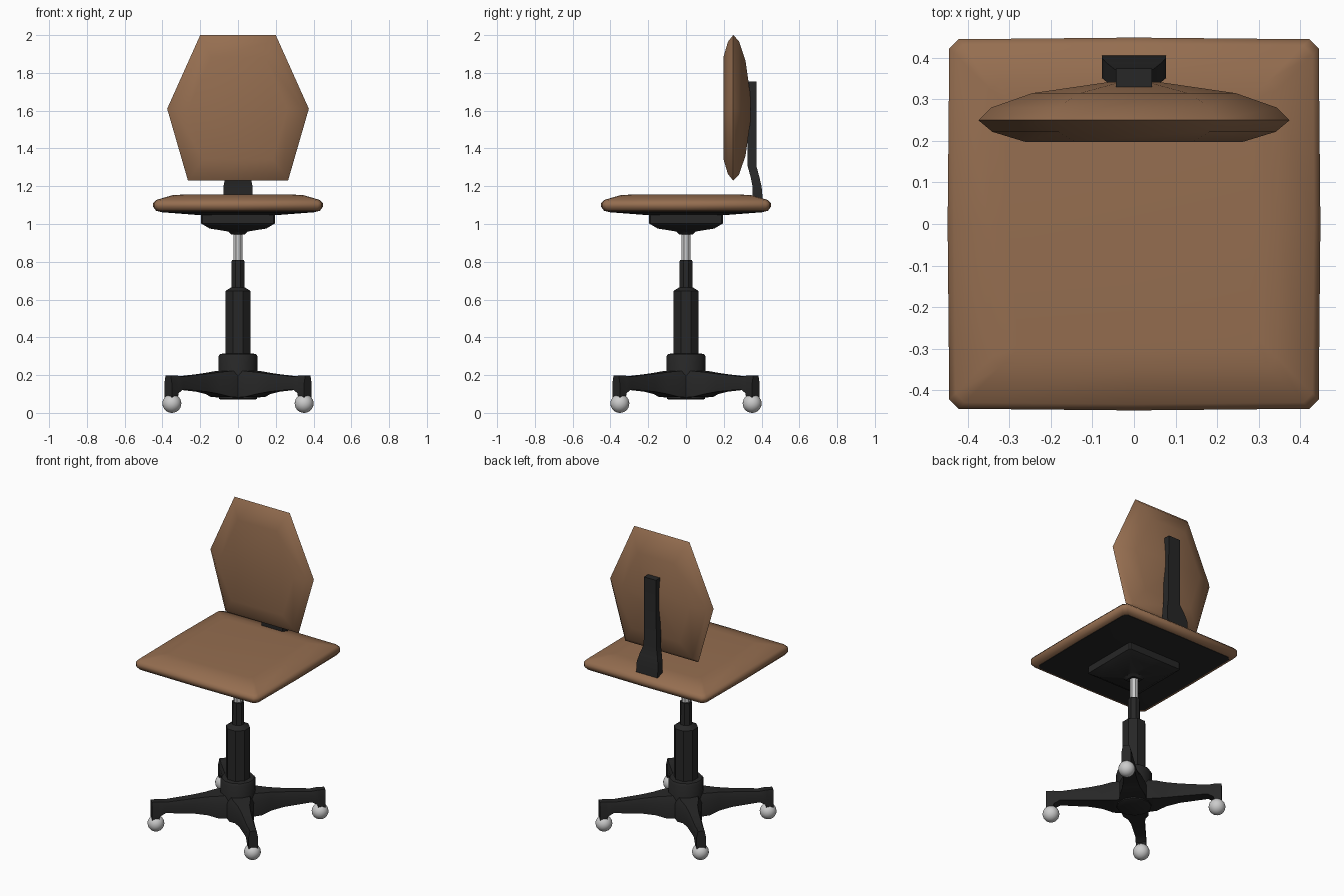
import bpy, bmesh, math
from mathutils import Vector, Matrix

if "Cube" in bpy.data.objects:
    bpy.data.objects.remove(bpy.data.objects["Cube"])


def material(name, rgb):
    m = bpy.data.materials.new(name)
    m.diffuse_color = (*rgb, 1)
    m.use_nodes = True
    m.node_tree.nodes["Principled BSDF"].inputs["Base Color"].default_value = m.diffuse_color
    return m


BROWN = material("brown_cushion", (0.30, 0.155, 0.08))
BLACK = material("black_plastic", (0.02, 0.02, 0.02))


def finish(name, bm, mat=None, angle=35):
    bmesh.ops.recalc_face_normals(bm, faces=bm.faces)
    me = bpy.data.meshes.new(name)
    bm.to_mesh(me)
    bm.free()
    ob = bpy.data.objects.new(name, me)
    bpy.context.collection.objects.link(ob)
    if mat:
        me.materials.append(mat)
    bpy.ops.object.select_all(action='DESELECT')
    ob.select_set(True)
    bpy.context.view_layer.objects.active = ob
    bpy.ops.object.shade_smooth_by_angle(angle=math.radians(angle))
    return ob


def loft(name, rings, mat=None, angle=35, matrix=None):
    """Bridge a list of equal-length point rings and cap both ends."""
    bm = bmesh.new()
    vs = [[bm.verts.new(Vector(p)) for p in ring] for ring in rings]
    n = len(vs[0])
    for a, b in zip(vs, vs[1:]):
        for i in range(n):
            j = (i + 1) % n
            bm.faces.new((a[i], a[j], b[j], b[i]))
    bm.faces.new(vs[0])
    bm.faces.new(vs[-1])
    if matrix:
        bmesh.ops.transform(bm, matrix=matrix, verts=bm.verts)
    return finish(name, bm, mat, angle)


def circle(r, z, n):
    return [(r * math.cos(2 * math.pi * (i + .5) / n) / math.cos(math.pi / n),
             r * math.sin(2 * math.pi * (i + .5) / n) / math.cos(math.pi / n), z)
            for i in range(n)]


def square(h, z, c=0.022, bulge=0.004):
    """Square outline with clipped corners and slightly bowed sides."""
    pts = []
    for k in range(4):
        a, s = math.cos(k * math.pi / 2), math.sin(k * math.pi / 2)
        for x, y in ((h, -h + c), (h + bulge, 0), (h, h - c)):
            pts.append((x * a - y * s, x * s + y * a, z))
    return pts


# Seat: brown cushion, black underside, mechanism box
loft("seat_cushion", [square(h, z) for h, z in (
    (.405, 1.064), (.43, 1.07), (.445, 1.09), (.445, 1.11),
    (.43, 1.127), (.345, 1.152), (.30, 1.155))], BROWN, 50)
loft("seat_underside", [square(h, z) for h, z in (
    (.20, 1.047), (.41, 1.063), (.41, 1.075))], BLACK)
loft("tilt_mechanism", [square(h, z, .008, 0) for h, z in (
    (.036, .945), (.05, .96), (.15, .976), (.195, 1.003), (.195, 1.06))], BLACK)

# Backrest: hexagonal padded shell lofted front to back
HEX = ((-.2, .39), (.2, .39), (.375, 0), (.265, -.38), (-.265, -.38), (-.375, 0))
loft("backrest", [[(x * s, y, 1.61 + z * s) for x, z in HEX] for y, s in (
    (.198, .70), (.222, .91), (.25, 1.0), (.28, .92), (.315, .655), (.342, .16))],
    BROWN, 50)

# Backrest support: wide foot narrowing into an upright bar
loft("backrest_support", [[(-w, y0, z), (w, y0, z), (w, y1, z), (-w, y1, z)]
                          for z, w, y0, y1 in (
    (1.12, .077, .350, .407), (1.20, .077, .352, .40), (1.25, .066, .342, .388),
    (1.31, .046, .325, .372), (1.755, .043, .330, .374))], BLACK)

# Central column
loft("gas_lift_rod", [circle(.024, z, 8) for z in (.78, .96)])
loft("column", [circle(r, z, 8) for r, z in (
    (.067, .28), (.067, .645), (.035, .665), (.033, .81))], BLACK)
loft("base_hub", [circle(r, z, 12) for r, z in (
    (.09, .07), (.10, .075), (.103, .30), (.095, .312), (.065, .315))], BLACK)

# Four diagonal legs with ball casters
LEG = ((.04, .085, .08, .225), (.13, .075, .085, .22), (.19, .052, .10, .214),
       (.27, .04, .112, .206), (.44, .031, .125, .192), (.475, .031, .105, .197),
       (.482, .03, .075, .198), (.523, .028, .075, .197))
for k in range(4):
    rot = Matrix.Rotation(math.pi / 4 + k * math.pi / 2, 4, 'Z')
    loft(f"base_leg_{k + 1}", [
        [(d, -w, z0), (d, w, z0), (d, w, (z0 + 2 * z1) / 3), (d, w * .7, z1),
         (d, -w * .7, z1), (d, -w, (z0 + 2 * z1) / 3)]
        for d, w, z0, z1 in LEG], BLACK, 40, rot)
    bm = bmesh.new()
    bmesh.ops.create_uvsphere(bm, u_segments=24, v_segments=14, radius=.05,
                              matrix=rot @ Matrix.Translation((.495, 0, .05)))
    finish(f"caster_{k + 1}", bm, None, 60)
